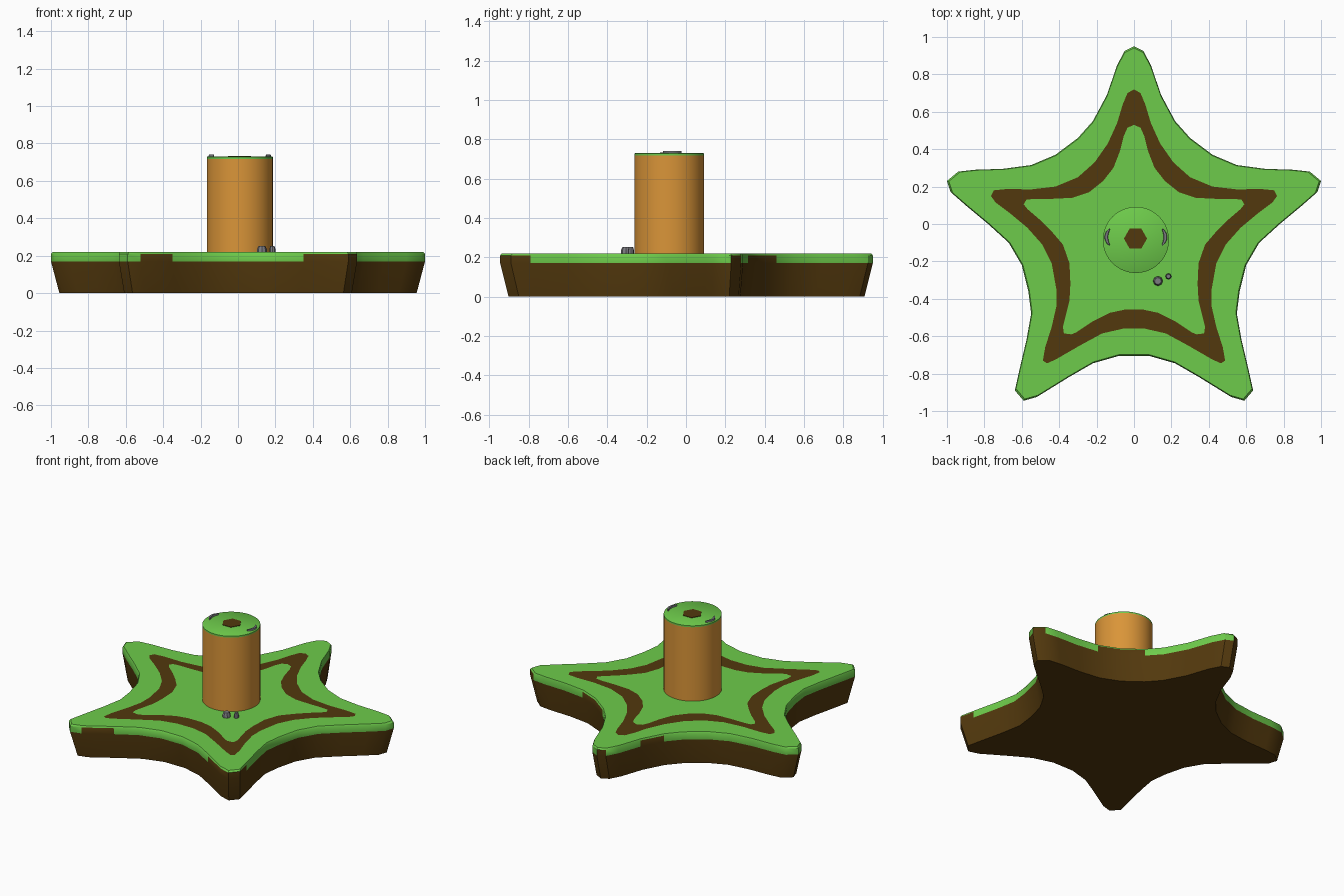
import bpy, bmesh, math

if "Cube" in bpy.data.objects:
    bpy.data.objects.remove(bpy.data.objects["Cube"])


def material(name, rgb):
    m = bpy.data.materials.new(name)
    m.diffuse_color = (*rgb, 1)
    m.use_nodes = True
    m.node_tree.nodes["Principled BSDF"].inputs["Base Color"].default_value = m.diffuse_color
    return m


GREEN = material("grass_green", (0.155, 0.60, 0.07))
BROWN = material("earth_brown", (0.085, 0.040, 0.004))
ORANGE = material("wood_orange", (0.70, 0.30, 0.04))
GREY = material("stone_grey", (0.20, 0.20, 0.22))


def finish(bm, name, mats, angle=35):
    bmesh.ops.recalc_face_normals(bm, faces=bm.faces)
    me = bpy.data.meshes.new(name)
    bm.to_mesh(me)
    bm.free()
    for m in mats:
        me.materials.append(m)
    ob = bpy.data.objects.new(name, me)
    bpy.context.collection.objects.link(ob)
    bpy.ops.object.select_all(action='DESELECT')
    ob.select_set(True)
    bpy.context.view_layer.objects.active = ob
    bpy.ops.object.shade_smooth_by_angle(angle=math.radians(angle))
    return ob


# Half outlines of the star: rim, outer edge of stripe, inner edge of stripe
RIM = [(0, .95), (.05, .925), (.09, .85), (.145, .69), (.22, .55), (.30, .46), (.42, .37),
       (.55, .315), (.70, .295), (.85, .29), (.94, .28), (1, .23), (.98, .17), (.90, .10),
       (.78, 0), (.67, -.10), (.60, -.22), (.565, -.36), (.55, -.48), (.575, -.62),
       (.615, -.79), (.637, -.89), (.59, -.945), (.52, -.925), (.35, -.82), (.22, -.745),
       (.08, -.705)]
OUTER = [(0, .72), (.035, .70), (.06, .64), (.09, .54), (.14, .43), (.21, .33), (.30, .25),
         (.42, .20), (.55, .185), (.68, .187), (.75, .18), (.765, .15), (.74, .115),
         (.66, .055), (.57, -.02), (.49, -.11), (.44, -.21), (.415, -.35), (.415, -.44),
         (.44, -.55), (.475, -.66), (.487, -.73), (.465, -.745), (.42, -.725), (.29, -.65),
         (.17, -.585), (.06, -.56)]
INNER = [(0, .53), (.035, .515), (.055, .47), (.075, .39), (.11, .30), (.165, .23), (.24, .17),
         (.33, .14), (.43, .135), (.53, .135), (.575, .13), (.59, .105), (.57, .08),
         (.50, .02), (.44, -.04), (.38, -.11), (.345, -.21), (.34, -.32), (.345, -.41),
         (.365, -.49), (.38, -.55), (.375, -.585), (.335, -.59), (.31, -.58), (.22, -.52),
         (.13, -.475), (.05, -.458)]


def mirrored(half):
    return half + [(-x, y) for x, y in reversed(half[1:])]


# Star base: rings from the underside up over the rim and in to the stripe
bm = bmesh.new()
rings = []
for half, z, s in ((RIM, 0, .955), (RIM, .17, 1), (RIM, .21, 1), (RIM, .22, .99),
                   (OUTER, .22, 1), (INNER, .22, 1)):
    rings.append([bm.verts.new((x * s, y * s, z)) for x, y in mirrored(half)])
n = len(rings[0])
# rim segments painted brown, counted clockwise from the back tip
patches = {5, 6, 10, 20, 21, 22, 23, n - 24, n - 4, n - 1}
for k in range(5):
    for i in range(n):
        j = (i + 1) % n
        f = bm.faces.new((rings[k][i], rings[k][j], rings[k + 1][j], rings[k + 1][i]))
        brown = k in (0, 4) or (k == 1 and i in patches)
        f.material_index = 1 if brown else 0
bm.faces.new(rings[0]).material_index = 1
bm.faces.new(rings[5]).material_index = 0
finish(bm, "star_base", [GREEN, BROWN])


def lathe(name, profile, centre, sides, mats, indices, angle=35):
    """Closed round part from (radius, z) pairs, one material index per band, then the cap."""
    bm = bmesh.new()
    rs = [[bm.verts.new((centre[0] + r * math.cos(2 * math.pi * i / sides),
                         centre[1] + r * math.sin(2 * math.pi * i / sides), z))
           for i in range(sides)] for r, z in profile]
    for k in range(len(rs) - 1):
        for i in range(sides):
            j = (i + 1) % sides
            f = bm.faces.new((rs[k][i], rs[k][j], rs[k + 1][j], rs[k + 1][i]))
            f.material_index = indices[k]
    bm.faces.new(rs[0]).material_index = indices[0]
    bm.faces.new(rs[-1]).material_index = indices[-1]
    return finish(bm, name, mats, angle)


# Central post with green cap and brown middle spot
C = (.01, -.085)
lathe("post", [(.177, .21), (.177, .718), (.177, .728), (.174, .73)], C, 40,
      [ORANGE, GREEN], [0, 1, 1, 1])
lathe("post_spot", [(.062, .728), (.062, .733)], (.008, -.078), 6, [BROWN], [0, 0])

# Two curved grey marks on top of the post
for side, name in ((-1, "left_arc"), (1, "right_arc")):
    bm = bmesh.new()
    rows = []
    for i in range(9):
        t = -1 + i / 4
        w = .008 * math.sqrt(max(0, 1 - t * t)) + .002
        x, y = C[0] + side * (.158 - .018 * t * t), -.070 + .046 * t
        rows.append([bm.verts.new((x + dx * w, y, z)) for dx, z in
                     ((-1, .728), (1, .728), (.7, .74), (-.7, .74))])
    for a, b in zip(rows, rows[1:]):
        for i in range(4):
            j = (i + 1) % 4
            bm.faces.new((a[i], a[j], b[j], b[i]))
    bm.faces.new(rows[0])
    bm.faces.new(rows[-1])
    finish(bm, name, [GREY])

# Two pebbles beside the post
for name, c, r in (("large_pebble", (.128, -.305), .026), ("small_pebble", (.184, -.28), .016)):
    lathe(name, [(r, .215), (r, .235), (r * .7, .252)], c, 8, [GREY], [0, 0, 0])
